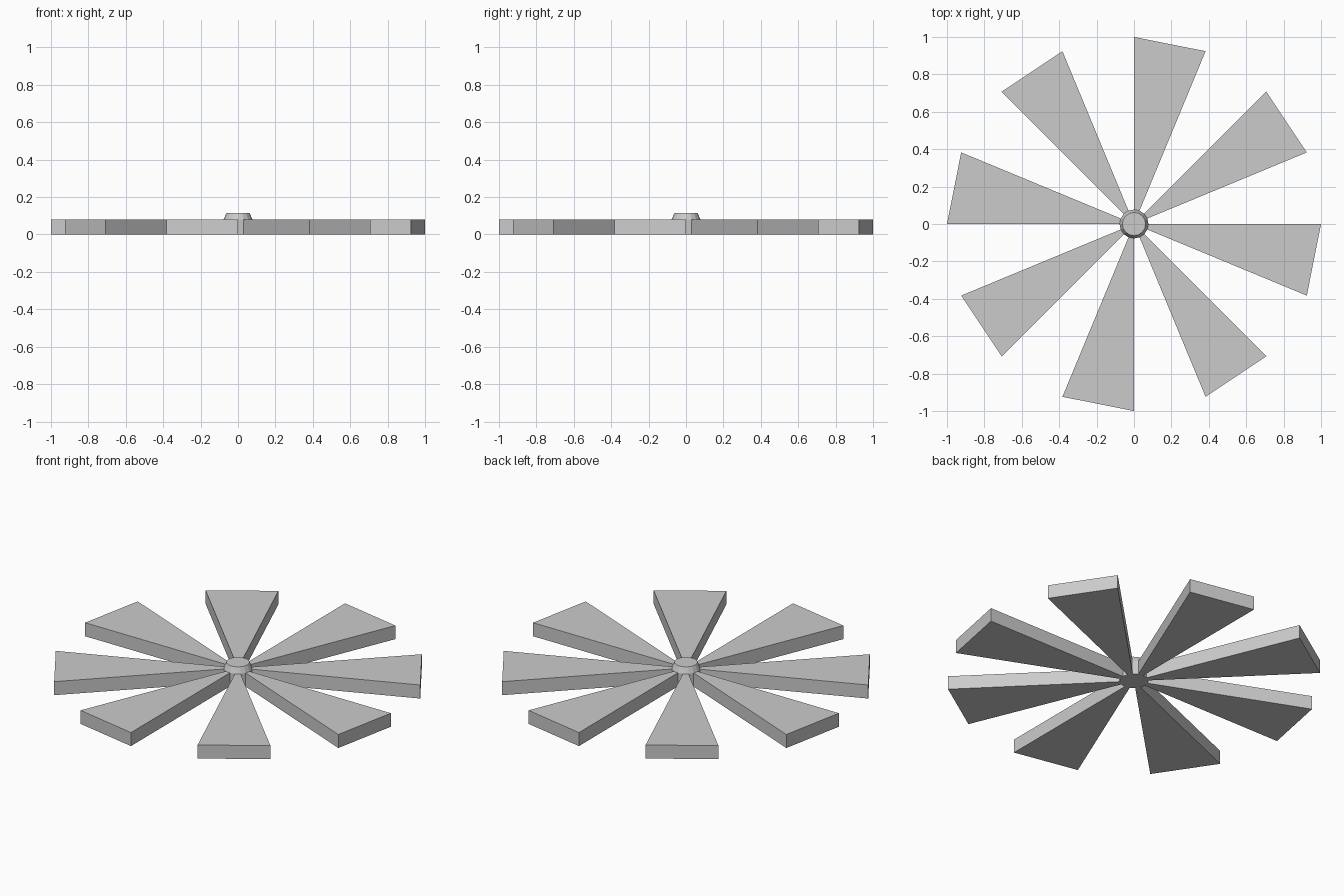
import bpy, bmesh, math
from mathutils import Matrix

if "Cube" in bpy.data.objects:
    bpy.data.objects.remove(bpy.data.objects["Cube"])

HUB_R, TOP_R, BLADE_H, TOP_H, SIDES = 0.077, 0.062, 0.08, 0.115, 16

bm = bmesh.new()

# Hub: 16-sided drum standing on the ground
bmesh.ops.create_cone(bm, cap_ends=True, segments=SIDES, radius1=HUB_R, radius2=HUB_R,
                      depth=BLADE_H, matrix=Matrix.Translation((0, 0, BLADE_H / 2)))
bm.normal_update()
sides = [f for f in bm.faces if abs(f.normal.z) < 0.5]
cap = next(f for f in bm.faces if f.normal.z > 0.5)

# Blades: every second side pulled out to radius 1 (spanning 45k-22.5 to 45k degrees)
def side_index(f):
    c = f.calc_center_median()
    return math.floor(math.degrees(math.atan2(c.y, c.x)) / 22.5) % SIDES

blades = [f for f in sides if side_index(f) % 2 == 1]
res = bmesh.ops.extrude_discrete_faces(bm, faces=blades)
verts = list({v for f in res["faces"] for v in f.verts})
bmesh.ops.scale(bm, vec=(1 / HUB_R, 1 / HUB_R, 1), verts=verts)

# Raised cap: tapered boss on top of the hub
res = bmesh.ops.extrude_discrete_faces(bm, faces=[cap])
verts = list(res["faces"][0].verts)
bmesh.ops.scale(bm, vec=(TOP_R / HUB_R, TOP_R / HUB_R, 1), verts=verts)
bmesh.ops.translate(bm, vec=(0, 0, TOP_H - BLADE_H), verts=verts)

bmesh.ops.recalc_face_normals(bm, faces=bm.faces)
mesh = bpy.data.meshes.new("fan_wheel")
bm.to_mesh(mesh)
bm.free()
bpy.context.collection.objects.link(bpy.data.objects.new("fan_wheel", mesh))
